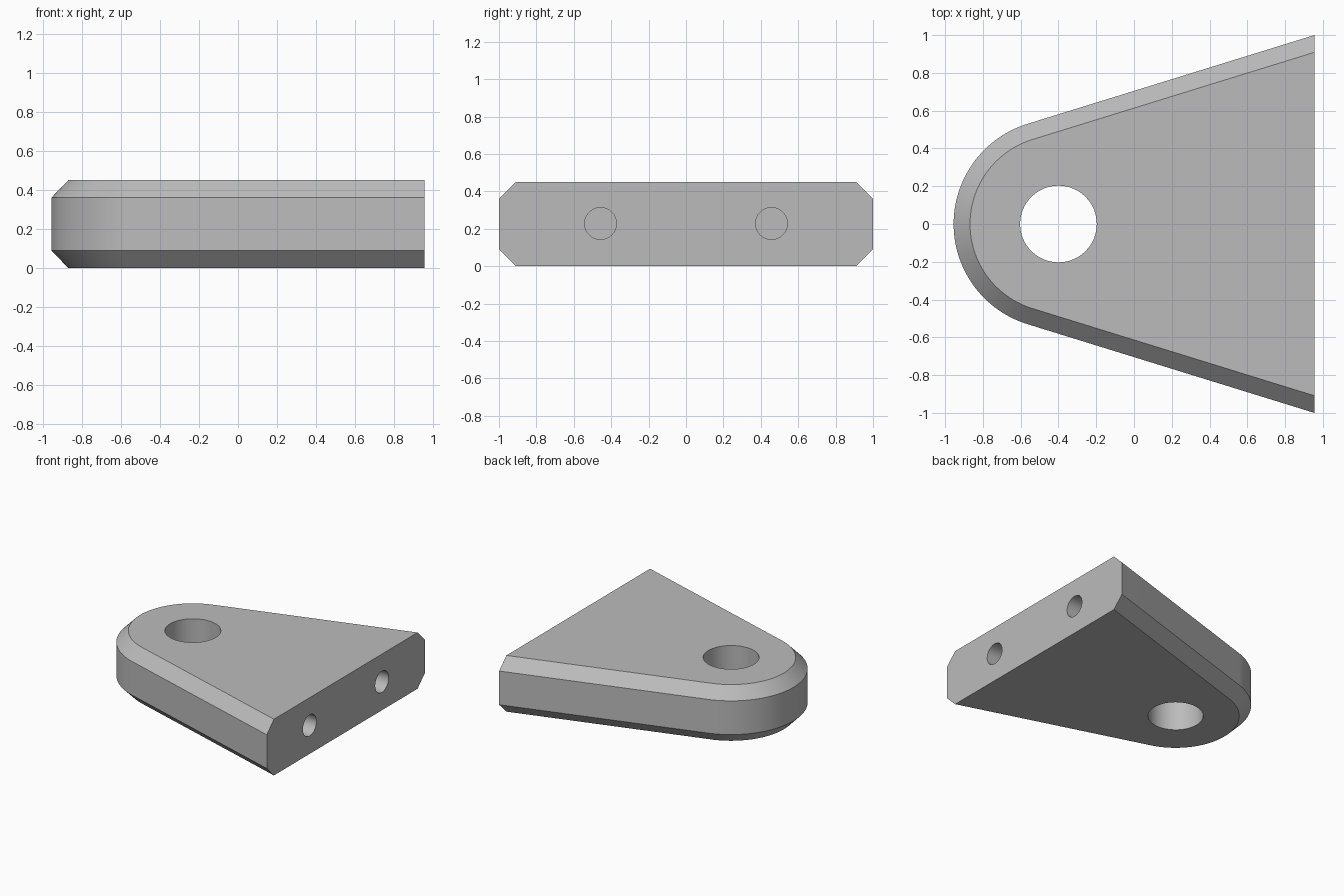
import bpy, bmesh, math

if "Cube" in bpy.data.objects:
    bpy.data.objects.remove(bpy.data.objects["Cube"], do_unlink=True)

END_X, HALF_W, HEIGHT = 0.955, 1.0, 0.45
PIVOT_X, NOSE_R = -0.4, 0.555
CHAMFER_Z, CHAMFER_IN = 0.09, 0.087
ARC_STEPS = 64

steel = bpy.data.materials.new("steel_grey")
steel.use_nodes = True
steel.diffuse_color = (0.5, 0.5, 0.5, 1)
steel.node_tree.nodes["Principled BSDF"].inputs["Base Color"].default_value = (0.5, 0.5, 0.5, 1)

# Angle at which the straight flank meets the round nose
dx = END_X - PIVOT_X
tangent = math.atan2(HALF_W, dx) + math.acos(NOSE_R / math.hypot(dx, HALF_W))


def outline(inset):
    """Counter-clockwise plate outline, pulled in on the flanks and nose."""
    r = NOSE_R - inset
    y_end = HALF_W - inset / math.sin(tangent)
    pts = [(END_X, -y_end), (END_X, y_end)]
    for i in range(ARC_STEPS + 1):
        a = tangent + (2 * math.pi - 2 * tangent) * i / ARC_STEPS
        pts.append((PIVOT_X + r * math.cos(a), r * math.sin(a)))
    return pts


# Tapered plate with chamfered upper and lower edges
bm = bmesh.new()
rings = []
for z, inset in ((0, CHAMFER_IN), (CHAMFER_Z, 0),
                 (HEIGHT - CHAMFER_Z, 0), (HEIGHT, CHAMFER_IN)):
    rings.append([bm.verts.new((x, y, z)) for x, y in outline(inset)])
count = len(rings[0])
for low, high in zip(rings, rings[1:]):
    for i in range(1, count):
        j = (i + 1) % count
        bm.faces.new((low[i], low[j], high[j], high[i]))
bm.faces.new(rings[0][::-1])
bm.faces.new(rings[-1])
# Flat butt end as a single face
bm.faces.new([r[0] for r in rings] + [r[1] for r in rings[::-1]])
bmesh.ops.recalc_face_normals(bm, faces=bm.faces[:])
mesh = bpy.data.meshes.new("bracket_plate")
bm.to_mesh(mesh)
bm.free()
plate = bpy.data.objects.new("bracket_plate", mesh)
bpy.context.collection.objects.link(plate)
mesh.materials.append(steel)


def drill(name, radius, depth, location, rotation=(0, 0, 0)):
    """Cut a round hole in the plate."""
    bpy.ops.mesh.primitive_cylinder_add(vertices=64, radius=radius, depth=depth,
                                        location=location, rotation=rotation)
    cutter = bpy.context.object
    cutter.name = name
    cutter.hide_render = True
    cutter.data.materials.append(steel)
    mod = plate.modifiers.new(name, 'BOOLEAN')
    mod.operation = 'DIFFERENCE'
    mod.solver = 'EXACT'
    mod.object = cutter
    bpy.context.view_layer.objects.active = plate
    bpy.ops.object.modifier_apply(modifier=name)
    bpy.data.objects.remove(cutter, do_unlink=True)


# Through hole in the nose, blind bolt holes in the butt end
drill("pivot_hole", 0.203, 1, (PIVOT_X, 0, HEIGHT / 2))
for side in (-1, 1):
    drill("bolt_hole", 0.085, 1, (END_X, side * 0.457, HEIGHT / 2 + 0.003),
          (0, math.pi / 2, 0))

bpy.ops.object.select_all(action='DESELECT')
plate.select_set(True)
bpy.context.view_layer.objects.active = plate
bpy.ops.object.shade_smooth_by_angle(angle=math.radians(30))
